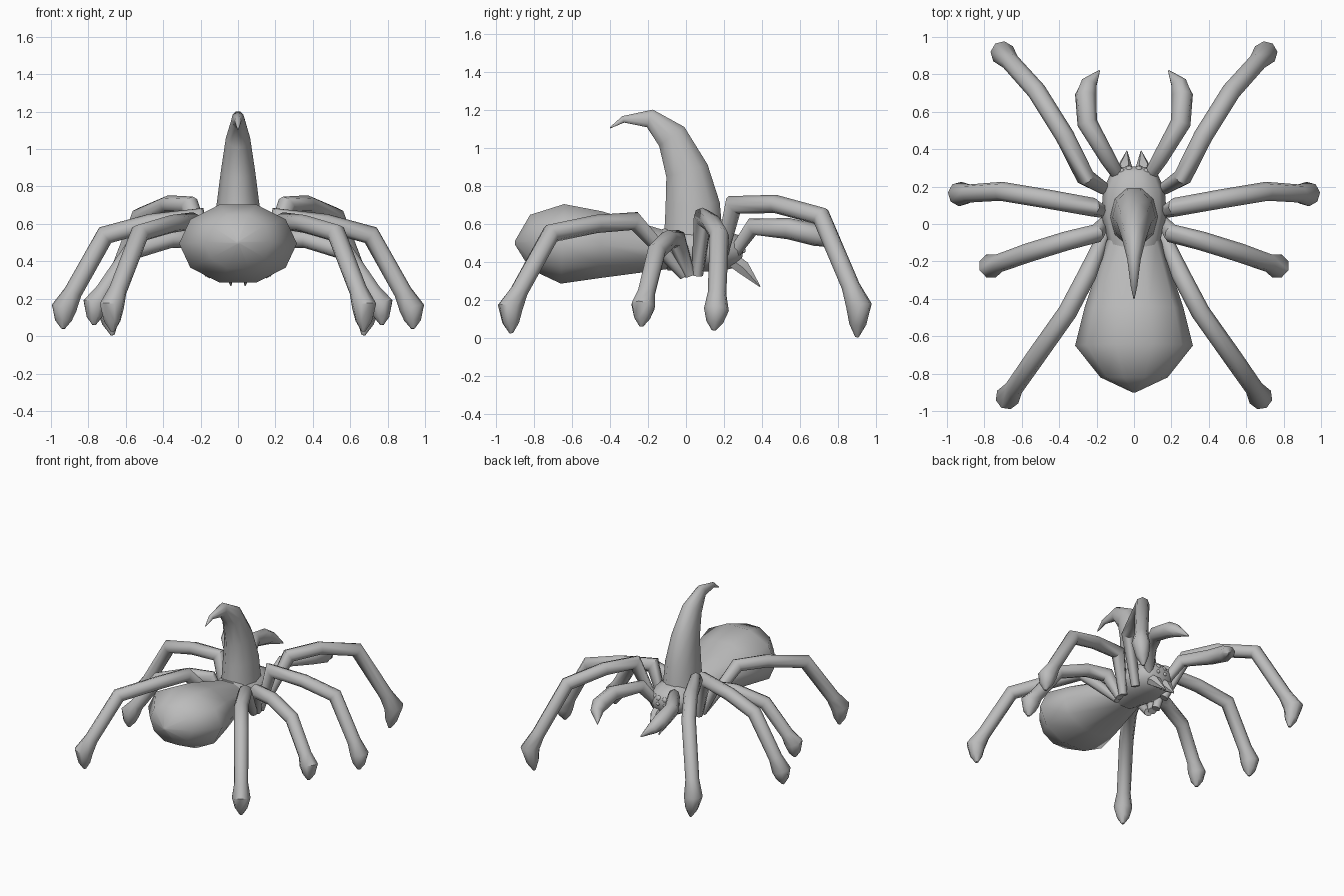
import bpy, bmesh, math
from mathutils import Vector

if "Cube" in bpy.data.objects:
    bpy.data.objects.remove(bpy.data.objects["Cube"], do_unlink=True)

grey = bpy.data.materials.new("plain_grey")
grey.use_nodes = True
grey.diffuse_color = (0.5, 0.5, 0.5, 1)
grey.node_tree.nodes["Principled BSDF"].inputs["Base Color"].default_value = grey.diffuse_color


def finish(name, bm, angle=50):
    bmesh.ops.recalc_face_normals(bm, faces=bm.faces)
    mesh = bpy.data.meshes.new(name)
    bm.to_mesh(mesh)
    bm.free()
    mesh.materials.append(grey)
    obj = bpy.data.objects.new(name, mesh)
    bpy.context.collection.objects.link(obj)
    bpy.ops.object.select_all(action="DESELECT")
    obj.select_set(True)
    bpy.context.view_layer.objects.active = obj
    bpy.ops.object.shade_smooth_by_angle(angle=math.radians(angle))
    return obj


def loft(name, stations, side, sides=8, mirror=1):
    """Skin rings of (point, side radius, up radius) with mitred bends."""
    bm = bmesh.new()
    pts = [Vector(s[0]) for s in stations]
    rings = []
    for i, (p, ru, rv) in enumerate(stations):
        a = (pts[i] - pts[max(i - 1, 0)]).normalized()
        b = (pts[min(i + 1, len(pts) - 1)] - pts[i]).normalized()
        t = (a + b).normalized()
        miter = 1 / max(t.dot(a if i else b), 0.75)
        u = (side - t * side.dot(t)).normalized()
        v = t.cross(u)
        ring = []
        for k in range(sides):
            ang = 2 * math.pi * k / sides
            c = pts[i] + u * ru * math.cos(ang) + v * rv * miter * math.sin(ang)
            ring.append(bm.verts.new((c.x * mirror, c.y, c.z)))
        rings.append(ring)
    for lo, hi in zip(rings, rings[1:]):
        for k in range(sides):
            n = (k + 1) % sides
            bm.faces.new((lo[k], lo[n], hi[n], hi[k]))
    bm.faces.new(rings[0])
    bm.faces.new(rings[-1])
    return finish(name, bm)


X = Vector((1, 0, 0))

# Abdomen and head: rings along y as (y, centre z, half width, half height)
abdomen = [(-0.9, 0.5, 0.01, 0.01), (-0.82, 0.505, 0.18, 0.15), (-0.65, 0.495, 0.315, 0.22),
           (-0.45, 0.49, 0.265, 0.185), (-0.1, 0.46, 0.15, 0.105), (0, 0.45, 0.11, 0.08)]
head = [(-0.13, 0.46, 0.09, 0.08), (-0.11, 0.465, 0.135, 0.115), (0.05, 0.465, 0.175, 0.12),
        (0.18, 0.46, 0.165, 0.115), (0.27, 0.455, 0.125, 0.09), (0.3, 0.45, 0.08, 0.05)]
loft("abdomen", [((0, y, z), rx, rz) for y, z, rx, rz in abdomen], X, 10)
loft("head", [((0, y, z), rx, rz) for y, z, rx, rz in head], X, 10)

# Curved horn on the back
horn = [(0.04, 0.5, 0.13, 0.165), (0.035, 0.7, 0.115, 0.15), (0.005, 0.88, 0.092, 0.118),
        (-0.075, 1.06, 0.065, 0.085), (-0.19, 1.155, 0.036, 0.048),
        (-0.33, 1.15, 0.018, 0.018), (-0.4, 1.105, 0.003, 0.003)]
loft("horn", [((0, y, z), rx, r) for y, z, rx, r in horn], X, 10)

# Legs: hip, first knee, middle, second knee, foot, claw tip
legs = {
    "front": [(0.13, 0.17, 0.36), (0.26, 0.25, 0.7), (0.37, 0.47, 0.705),
              (0.52, 0.71, 0.64), (0.7, 0.91, 0.17), (0.67, 0.9, 0.005)],
    "front_middle": [(0.15, 0.06, 0.33), (0.22, 0.09, 0.635), (0.47, 0.135, 0.605),
                     (0.71, 0.175, 0.54), (0.93, 0.16, 0.15), (0.935, 0.145, 0.04)],
    "rear_middle": [(0.15, 0.02, 0.33), (0.2, -0.05, 0.52), (0.36, -0.09, 0.52),
                    (0.57, -0.155, 0.455), (0.765, -0.225, 0.17), (0.77, -0.235, 0.06)],
    "rear": [(0.14, -0.01, 0.33), (0.25, -0.27, 0.615), (0.355, -0.47, 0.6),
             (0.525, -0.71, 0.55), (0.675, -0.925, 0.16), (0.67, -0.92, 0.025)],
}
for mirror, label in ((1, "left"), (-1, "right")):
    for name, path in legs.items():
        hip, knee, mid, knee2, foot, tip = map(Vector, path)
        side = Vector((hip.y - foot.y, foot.x - hip.x, 0)).normalized()
        ankle = knee2.lerp(foot, 0.78)
        toe = foot.lerp(tip, 0.6)
        stations = [(hip, 0.03, 0.03), (knee, 0.05, 0.046), (mid, 0.051, 0.048),
                    (knee2, 0.051, 0.048), (ankle, 0.049, 0.049),
                    (foot, 0.066, 0.066), (toe, 0.045, 0.045), (tip, 0.01, 0.01)]
        loft(f"{label}_{name}_leg", stations, side, 8, mirror)

    # Hooked feelers beside the mouth
    feeler = [((0.06, 0.22, 0.4), 0.03), ((0.14, 0.35, 0.585), 0.043), ((0.25, 0.54, 0.575), 0.054),
              ((0.258, 0.69, 0.54), 0.058), ((0.24, 0.75, 0.515), 0.045),
              ((0.185, 0.82, 0.46), 0.004)]
    loft(f"{label}_feeler", [(p, r, r) for p, r in feeler], Vector((1, -0.5, 0)), 8, mirror)

    # Fangs
    fang = [((0.05, 0.23, 0.42), 0.04), ((0.05, 0.3, 0.37), 0.042), ((0.038, 0.39, 0.27), 0.003)]
    loft(f"{label}_fang", [(p, r, r) for p, r in fang], X, 6, mirror)

    # Cluster of eyes
    eyes = bmesh.new()
    for x, y, z, r in ((0.025, 0.29, 0.5, 0.022), (0.065, 0.28, 0.505, 0.018),
                       (0.09, 0.275, 0.48, 0.014), (0.03, 0.3, 0.46, 0.014)):
        ball = bmesh.ops.create_uvsphere(eyes, u_segments=8, v_segments=6, radius=r)
        bmesh.ops.translate(eyes, verts=ball["verts"], vec=(x * mirror, y, z))
    finish(f"{label}_eyes", eyes)
